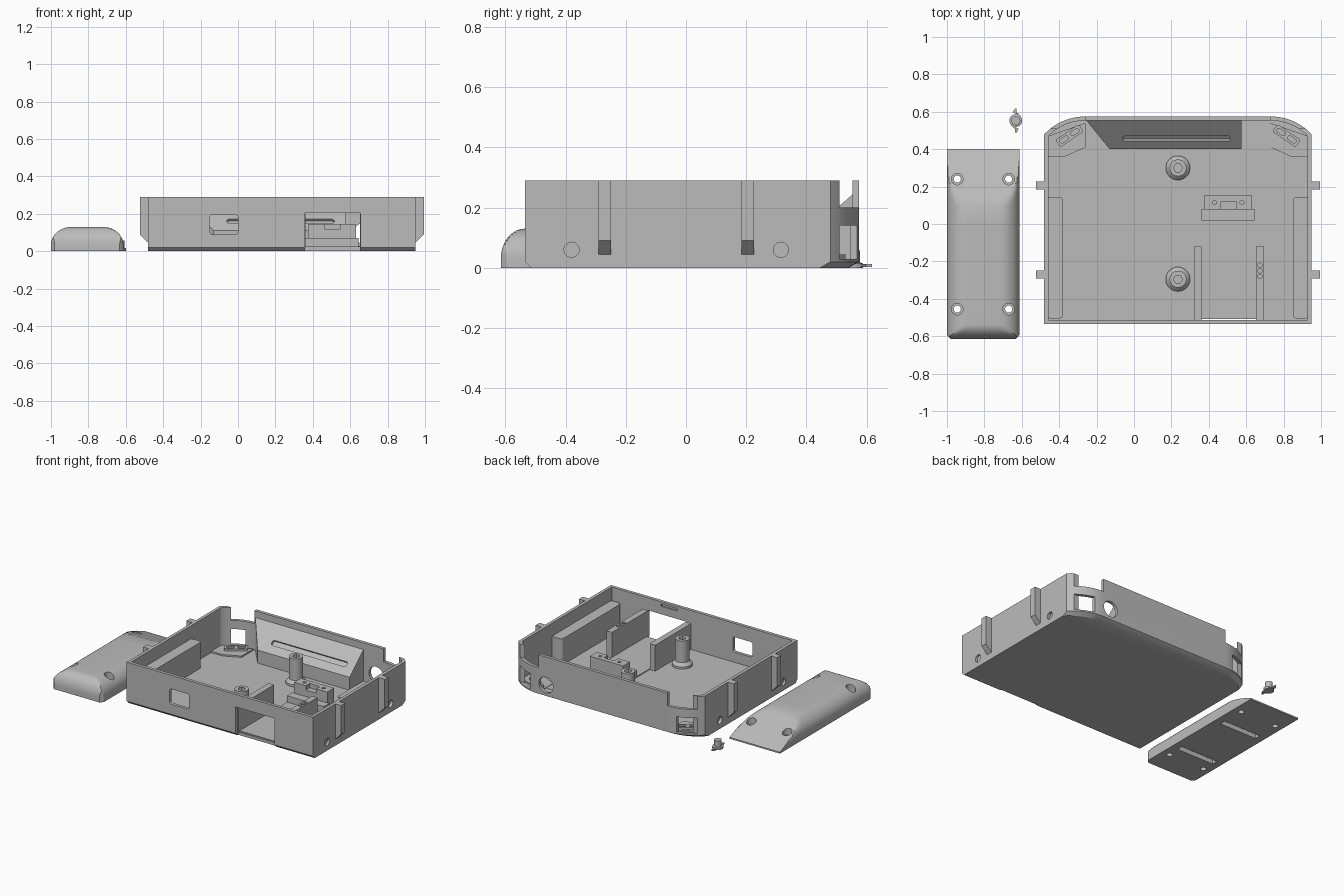
import bpy, bmesh, math
from mathutils import Matrix

cube = bpy.data.objects.get("Cube")
if cube:
    bpy.data.objects.remove(cube)

grey = bpy.data.materials.new("plain_grey")
grey.use_nodes = True
grey.diffuse_color = (0.5, 0.5, 0.5, 1)
grey.node_tree.nodes["Principled BSDF"].inputs["Base Color"].default_value = (0.5, 0.5, 0.5, 1)

MID = 0.235          # centre line of the case in x
HALF = 0.715         # half width of the case
FRONT, BACK, TOP, FLOOR, WALL = -0.535, 0.575, 0.29, 0.02, 0.022


def finish(name, bm):
    bmesh.ops.recalc_face_normals(bm, faces=bm.faces)
    me = bpy.data.meshes.new(name)
    bm.to_mesh(me)
    bm.free()
    me.materials.append(grey)
    ob = bpy.data.objects.new(name, me)
    bpy.context.collection.objects.link(ob)
    return ob


def loft(name, rings):
    """Solid through rings of equal point count."""
    bm = bmesh.new()
    rows = [[bm.verts.new(p) for p in ring] for ring in rings]
    n = len(rows[0])
    for a, b in zip(rows, rows[1:]):
        for i in range(n):
            j = (i + 1) % n
            bm.faces.new((a[i], a[j], b[j], b[i]))
    bm.faces.new(rows[0][::-1])
    bm.faces.new(rows[-1])
    return finish(name, bm)


def prism(name, pts, z0, z1):
    return loft(name, [[(x, y, z) for x, y in pts] for z in (z0, z1)])


def box(name, x0, x1, y0, y1, z0, z1):
    return prism(name, [(x0, y0), (x1, y0), (x1, y1), (x0, y1)], z0, z1)


def rounded(x0, x1, y0, y1, r):
    pts = []
    corners = [(x1 - r, y1 - r), (x0 + r, y1 - r), (x0 + r, y0 + r), (x1 - r, y0 + r)]
    for k, (cx, cy) in enumerate(corners):
        for i in range(5):
            a = math.pi / 2 * (k + i / 4)
            pts.append((cx + r * math.cos(a), cy + r * math.sin(a)))
    return pts


def turned(name, x, y, profile, n=32):
    """Turned solid from (radius, height) pairs."""
    return loft(name, [[(x + r * math.cos(2 * math.pi * i / n),
                         y + r * math.sin(2 * math.pi * i / n), z) for i in range(n)]
                       for r, z in profile])


def cut(target, cutter):
    mod = target.modifiers.new("cut", 'BOOLEAN')
    mod.operation, mod.solver, mod.object = 'DIFFERENCE', 'EXACT', cutter
    bpy.context.view_layer.objects.active = target
    bpy.ops.object.modifier_apply(modifier=mod.name)
    bpy.data.objects.remove(cutter)


def smooth(ob, angle=30):
    bpy.ops.object.select_all(action='DESELECT')
    ob.select_set(True)
    bpy.context.view_layer.objects.active = ob
    bpy.ops.object.shade_smooth_by_angle(angle=math.radians(angle))


def outline(inset, front=0.0, back=0.0):
    """Plan of the case, with arced back corners."""
    R, sweep = 0.302, math.asin(0.22 / 0.302)
    w, r = HALF - inset, R - inset
    pts = [(MID - w, FRONT + inset + front), (MID + w, FRONT + inset + front)]
    for s in (1, -1):
        for i in range(11):
            a = sweep * (1 - i / 10 if s > 0 else i / 10)
            x = min(HALF - 0.22 + r * math.sin(a), w)
            pts.append((MID + s * x, BACK - R + r * math.cos(a) - back))
    return pts


def ring(pts, z):
    return [(x, y, z) for x, y in pts]


# Case shell
case = loft("case_shell", [ring(outline(0, 0.02, 0.035), 0), ring(outline(0), FLOOR), ring(outline(0), TOP)])
cut(case, prism("cavity", outline(WALL), FLOOR, TOP + 0.1))

# Openings at both back corners, and round holes in the sides
for s in (-1, 1):
    def span(a, b):
        return sorted((MID + s * a, MID + s * b))
    cut(case, box("corner_notch", *span(0.495, 0.9), 0.51, 0.7, 0.2, 0.4))
    cut(case, box("corner_window", *span(0.56, 0.9), 0.51, 0.7, 0.03, 0.14))
    for y in (-0.38, 0.315):
        hole = turned("side_hole", 0, 0, [(0.025, -0.02), (0.025, 0.02)], 24)
        hole.data.transform(Matrix.Translation((MID + s * HALF, y, 0.06)) @ Matrix.Rotation(math.pi / 2, 4, 'Y'))
        cut(case, hole)

# Front openings, and the inner slot above the larger one
window = prism("front_window", rounded(-0.15, 0, 0.09, 0.195, 0.015), -0.1, 0.1)
window.data.transform(Matrix.Translation((0, FRONT, 0)) @ Matrix.Rotation(math.pi / 2, 4, 'X'))
cut(case, window)
cut(case, box("front_port", 0.355, 0.655, -0.6, -0.508, -0.1, 0.203))
cut(case, box("inner_slot", 0.43, 0.55, -0.522, -0.4, 0.258, 0.274))

# Sloped back ledge with a long slot
plan = [(-0.26, 0.56), (-0.13, 0.4), (0.73, 0.4), (0.73, 0.56)]
ledge = loft("back_ledge", [ring(plan, 0.015),
                            [(x, y, 0.11 + (y - 0.4) * 0.875) for x, y in plan]])
slot = prism("slot", rounded(-0.06, 0.515, -0.018, 0.018, 0.015), -0.015, 0.05)
slot.data.transform(Matrix.Translation((0, 0.457, 0.16)) @ Matrix.Rotation(math.atan(0.875), 4, 'X'))
cut(ledge, slot)
cut(ledge, prism("pocket", rounded(0.575, 0.736, 0.265, 0.6, 0.015), 0.025, 0.4))

# Socket hole through the back wall, with its floor pad
socket = turned("socket_hole", 0, 0, [(0.055, -0.06), (0.055, 0.06)])
socket.data.transform(Matrix.Translation((0.672, BACK, 0.095)) @ Matrix.Rotation(math.pi / 2, 4, 'X'))
cut(case, socket)
prism("socket_pad", rounded(0.575, 0.735, 0.265, 0.49, 0.015), 0.015, 0.027)
smooth(case)

for s, side in ((-1, "right"), (1, "left")):
    def sx(a):
        return MID + s * a
    # Inner rails
    x0, x1 = sorted((sx(0.615), sx(0.7)))
    prism(side + "_rail", rounded(x0, x1, -0.505, 0.145, 0.02), 0.015, 0.2)
    # Outer clips with a sloped foot
    for y, end in ((-0.27, "front"), (0.205, "back")):
        prof = [(0.71, 0.045), (0.715, 0.045), (0.76, 0.09), (0.76, TOP), (0.71, TOP)]
        loft(f"{side}_{end}_clip", [[(sx(a), y + d, z) for a, z in prof] for d in (-0.021, 0.021)])
    # Slotted pads in the back corners
    pad = prism(side + "_corner_pad", rounded(-0.075, 0.075, -0.024, 0.024, 0.01), 0.015, 0.045)
    for x in (-0.035, 0.035):
        cut(pad, prism("pad_slot", rounded(x - 0.025, x + 0.025, -0.011, 0.011, 0.008), 0.03, 0.1))
    pad.data.transform(Matrix.Translation((sx(0.58), 0.472, 0)) @ Matrix.Rotation(-s * 0.6, 4, 'Z'))
    # Low floor step in front of each pad
    prism(side + "_corner_step", [(sx(0.695), 0.36), (sx(0.605), 0.36), (sx(0.495), 0.41),
                                  (sx(0.495), 0.54), (sx(0.695), 0.47)], 0.015, 0.03)

# Screw posts
for y, end in ((-0.295, "front"), (0.3, "back")):
    post = turned(end + "_post", MID, y, [(0.065, 0.015), (0.065, 0.035), (0.045, 0.055), (0.045, 0.205)])
    cut(post, turned("bore", MID, y, [(0.024, 0.09), (0.024, 0.3)], 6))
    smooth(post)

# Port tray: guide walls and end block
box("tray_right_wall", 0.32, 0.362, -0.514, -0.12, 0.015, 0.2)
tray = box("tray_left_wall", 0.652, 0.694, -0.514, -0.12, 0.015, 0.2)
for y in (-0.22, -0.25, -0.28):
    cut(tray, turned("pin_hole", 0.673, y, [(0.012, 0.1), (0.012, 0.3)], 16))
box("tray_floor", 0.362, 0.652, -0.5, 0.08, 0.015, 0.026)
block = box("tray_end_block", 0.375, 0.63, 0.078, 0.152, 0.015, 0.145)
cut(block, box("block_dip", 0.465, 0.545, 0, 0.12, 0.115, 0.3))
for x in (0.43, 0.577):
    cut(block, turned("block_hole", x, 0.115, [(0.011, 0.08), (0.011, 0.3)], 16))
box("tray_end_foot", 0.36, 0.645, 0.02, 0.08, 0.015, 0.07)

# Separate grip: arched section, rounded front, long slope at the back
X0, X1, Y0, Y1, H = -1.0, -0.613, -0.615, 0.4, 0.13


def arc(t, length, low):
    u = min(max(t / length, 0), 1)
    return low + (H - low) * math.sqrt(1 - (1 - u) ** 2)


ease = [1 - math.cos(math.pi / 2 * i / 10) for i in range(11)]
xs = [X0 + 0.11 * e for e in ease] + [X1 - 0.11 * e for e in ease[::-1]]
ys = [Y0 + 0.08 * e for e in ease] + [-0.4, -0.2, 0.0] + [0.1 + 0.03 * i for i in range(11)]
rings = []
for y in ys:
    pinch = 0.02 * max(0, 1 - (y - Y0) / 0.02)
    cap = min(arc(y - Y0, 0.08, 0.03), H - max(0, y - 0.1) * 0.4)
    row = [(x, y, min(arc(min(x - X0, X1 - x), 0.11, 0.035), cap)) for x in xs]
    row = [(min(max(x, X0 + pinch), X1 - pinch), b, z) for x, b, z in row]
    rings.append([(X0 + pinch, y, 0)] + row + [(X1 - pinch, y, 0)])
grip = loft("grip_cover", rings)
for x in (-0.945, -0.67):
    for y in (-0.455, 0.24):
        cut(grip, turned("screw_hole", x, y, [(0.019, -0.1), (0.019, 0.04), (0.031, 0.04), (0.031, 0.3)], 24))
for y in (-0.35, 0.065):
    cut(grip, box("under_groove", -0.95, -0.665, y - 0.02, y + 0.02, -0.1, 0.03))
smooth(grip)

# Small turn latch with two curved arms
CX, CY = -0.632, 0.553
smooth(turned("latch_knob", CX, CY, [(0.034, 0), (0.034, 0.015), (0.024, 0.018), (0.024, 0.058)]))
for s, end in ((1, "back"), (-1, "front")):
    arm = [(0.03, 0.005), (0.024, 0.028), (0.004, 0.045), (0.004, 0.065),
           (-0.004, 0.065), (-0.016, 0.044), (0.008, 0.034), (0.012, 0.01)]
    prism(end + "_latch_arm", [(CX + s * x, CY + s * y) for x, y in arm], 0.002, 0.013)
